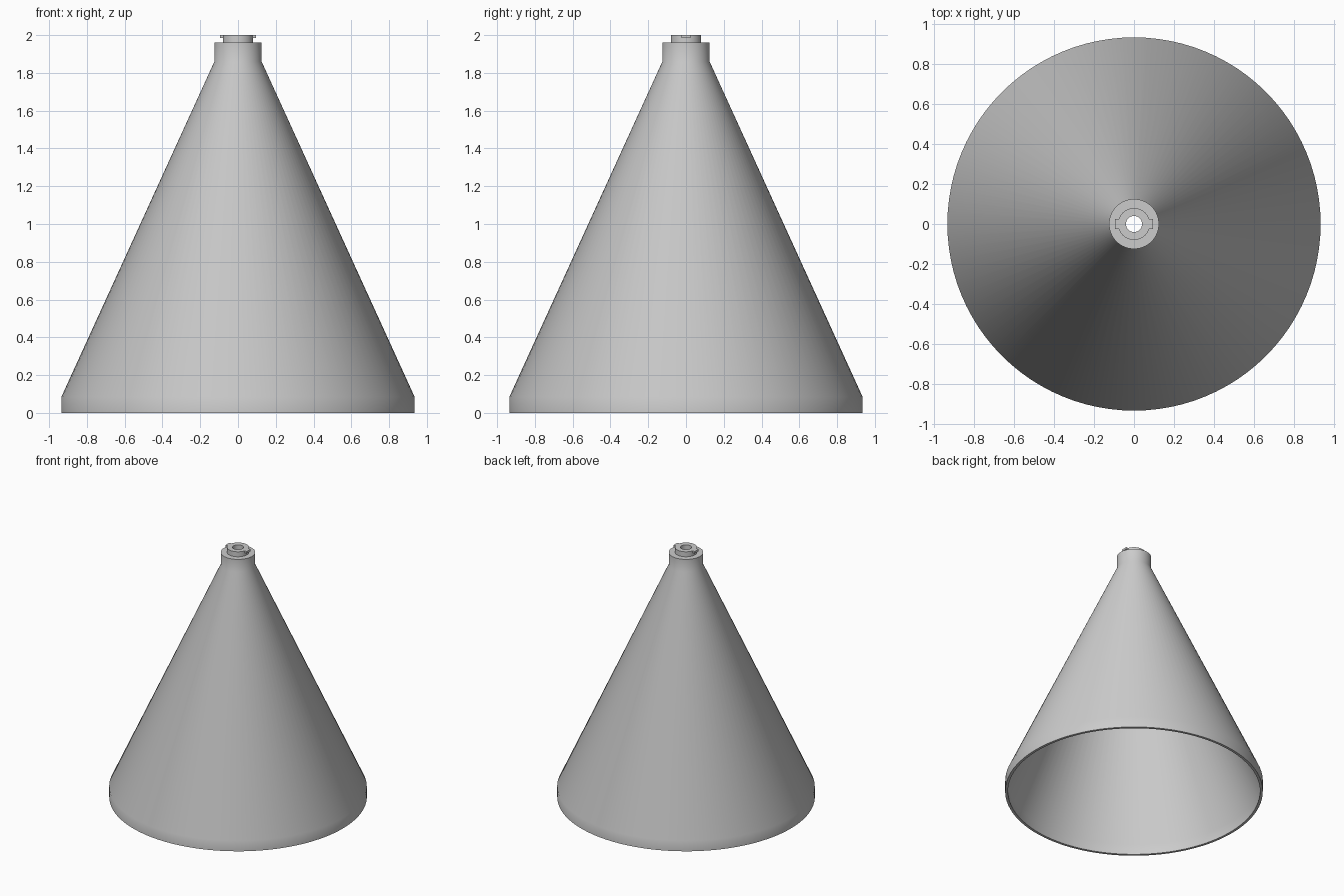
import bpy, bmesh, math

cube = bpy.data.objects.get("Cube")
if cube:
    bpy.data.objects.remove(cube, do_unlink=True)

grey = bpy.data.materials.new("light_grey")
grey.use_nodes = True
colour = (0.6, 0.6, 0.6, 1)
grey.diffuse_color = colour
grey.node_tree.nodes["Principled BSDF"].inputs["Base Color"].default_value = colour


def make_object(name, bm):
    bmesh.ops.recalc_face_normals(bm, faces=bm.faces)
    mesh = bpy.data.meshes.new(name)
    bm.to_mesh(mesh)
    bm.free()
    mesh.materials.append(grey)
    obj = bpy.data.objects.new(name, mesh)
    bpy.context.collection.objects.link(obj)
    return obj


def lathe(name, profile, steps=96):
    """Turn a closed (radius, height) outline around the z axis."""
    bm = bmesh.new()
    rings = []
    for i in range(steps):
        a = math.tau * i / steps
        rings.append([bm.verts.new((r * math.cos(a), r * math.sin(a), z))
                      for r, z in profile])
    n = len(profile)
    for i in range(steps):
        here, there = rings[i], rings[(i + 1) % steps]
        for j in range(n):
            k = (j + 1) % n
            bm.faces.new((here[j], there[j], there[k], here[k]))
    return make_object(name, bm)


# Hollow conical shade with rim, neck and bored collar
shade = lathe("cone_shade", [
    (0.935, 0), (0.935, 0.085), (0.125, 1.86), (0.125, 1.96),
    (0.08, 1.96), (0.08, 2.0), (0.04, 2.0),
    (0.04, 1.93), (0.105, 1.93), (0.105, 1.855), (0.915, 0.08), (0.915, 0)])
bpy.context.view_layer.objects.active = shade
shade.select_set(True)
bpy.ops.object.shade_smooth_by_angle(angle=math.radians(35))

# Locking lugs on both sides of the collar
for side, name in ((1, "left_lug"), (-1, "right_lug")):
    bm = bmesh.new()
    bmesh.ops.create_cube(bm, size=1)
    bmesh.ops.scale(bm, vec=(0.025, 0.05, 0.016), verts=bm.verts)
    bmesh.ops.translate(bm, vec=(side * 0.0825, 0, 1.992), verts=bm.verts)
    make_object(name, bm)
